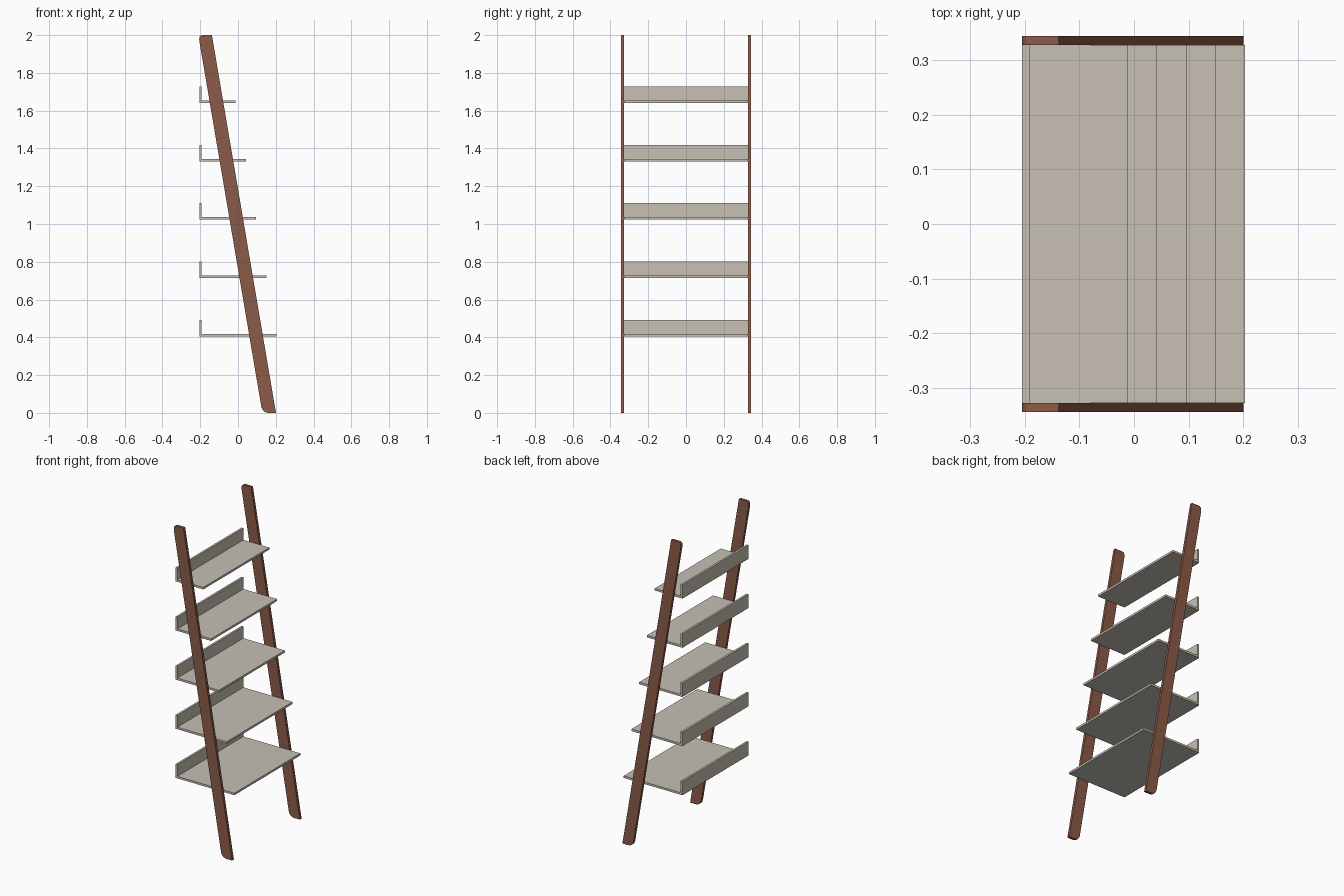
import bpy, bmesh, math

if "Cube" in bpy.data.objects:
    bpy.data.objects.remove(bpy.data.objects["Cube"])


def material(name, color):
    m = bpy.data.materials.new(name)
    m.diffuse_color = (*color, 1)
    m.use_nodes = True
    m.node_tree.nodes["Principled BSDF"].inputs["Base Color"].default_value = m.diffuse_color
    return m


def extrude_profile(name, pts, y0, y1, mat):
    """Extrude a closed x-z outline from y0 to y1."""
    bm = bmesh.new()
    face = bm.faces.new([bm.verts.new((x, y0, z)) for x, z in pts])
    new = bmesh.ops.extrude_face_region(bm, geom=[face])["geom"]
    bmesh.ops.translate(bm, vec=(0, y1 - y0, 0),
                        verts=[v for v in new if isinstance(v, bmesh.types.BMVert)])
    bmesh.ops.recalc_face_normals(bm, faces=bm.faces)
    mesh = bpy.data.meshes.new(name)
    bm.to_mesh(mesh)
    bm.free()
    mesh.materials.append(mat)
    obj = bpy.data.objects.new(name, mesh)
    bpy.context.collection.objects.link(obj)
    return obj


def smooth(obj):
    bpy.ops.object.select_all(action='DESELECT')
    obj.select_set(True)
    bpy.context.view_layer.objects.active = obj
    bpy.ops.object.shade_smooth_by_angle(angle=math.radians(30))


def rounded(corner, a, b, n=6):
    """Curve cutting a corner between points a and b."""
    out = []
    for i in range(n + 1):
        t = i / n
        out.append(tuple((1 - t) ** 2 * a[k] + 2 * t * (1 - t) * corner[k] + t * t * b[k]
                         for k in (0, 1)))
    return out


wood = material("brown_wood", (0.26, 0.105, 0.065))
board = material("pale_board", (0.57, 0.53, 0.46))

# Leaning side rails, rounded on the back corners
LEAN = 0.1695


def back(z):
    return 0.129 - LEAN * z


outline = [(0.201, 0), (0.201 - LEAN * 2, 2)]
outline += rounded((back(2), 2), (back(2) + 0.022, 2), (back(1.965), 1.965))
outline += rounded((back(0), 0), (back(0.035), 0.035), (back(0) + 0.035, 0))
for side, y0 in (("front", -0.345), ("back", 0.328)):
    smooth(extrude_profile(side + "_rail", outline, y0, y0 + 0.017, wood))

# Shelves with an upright lip, getting shallower towards the top
T = 0.013
LEFT = -0.205
for i in range(5):
    z = 0.405 + 0.309 * i
    right = 0.204 - 0.054 * i
    extrude_profile(f"shelf_{i + 1}", [
        (LEFT, z), (right, z), (right, z + T), (LEFT + T, z + T),
        (LEFT + T, z + 0.087), (LEFT, z + 0.087)], -0.328, 0.328, board)
